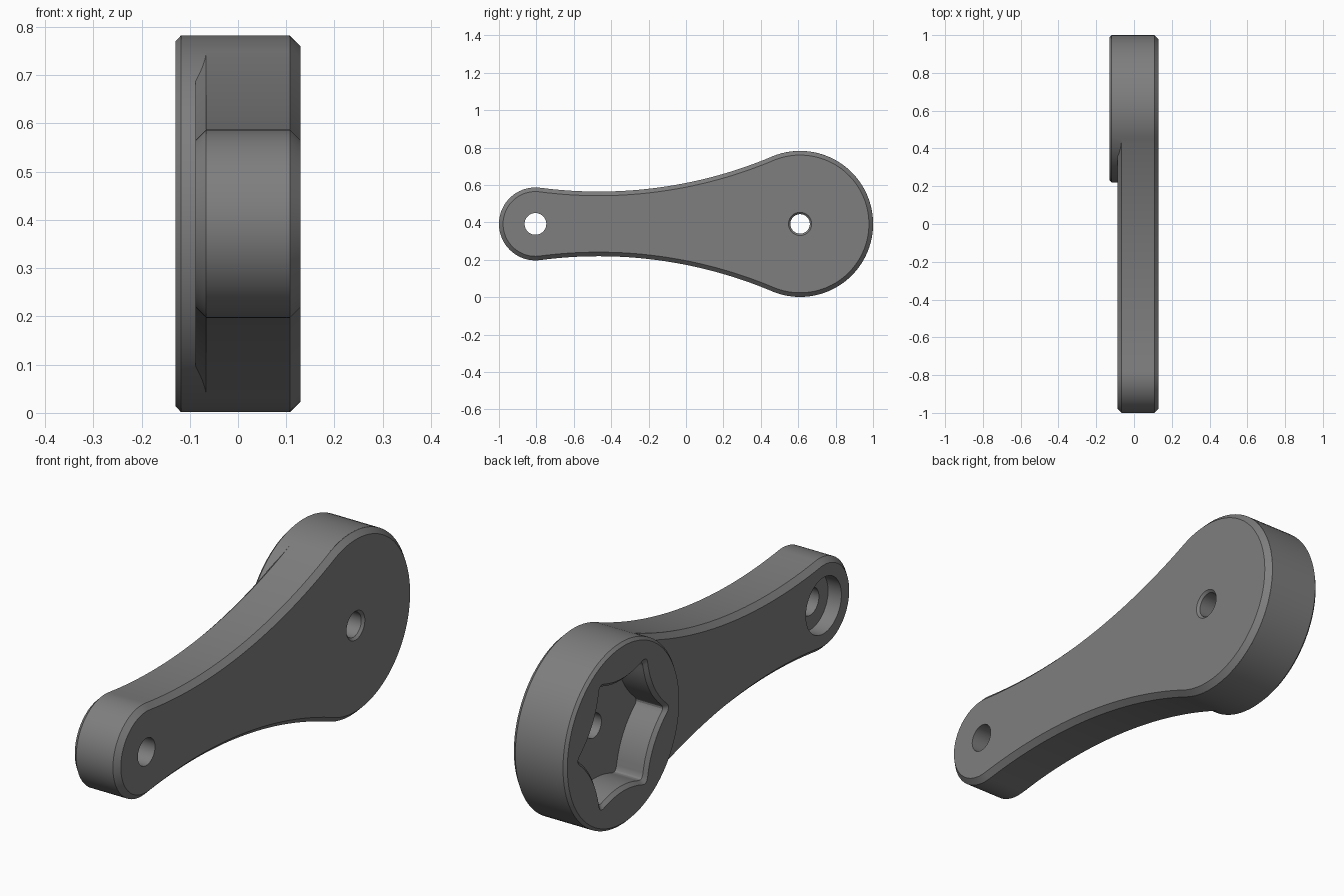
import bpy, bmesh, math
from mathutils import Vector

cube = bpy.data.objects.get("Cube")
if cube:
    bpy.data.objects.remove(cube, do_unlink=True)

MID_Z = 0.392                      # height of the centre line
BIG, BIG_R = Vector((0.61, 0)), 0.39
SMALL, SMALL_R = Vector((-0.805, 0)), 0.195
WAIST_R = 2.39                     # concave sides, tangent to both ends

grey = bpy.data.materials.new("grey_plastic")
grey.use_nodes = True
colour = (0.21, 0.21, 0.21, 1)
grey.diffuse_color = colour
grey.node_tree.nodes["Principled BSDF"].inputs["Base Color"].default_value = colour


def arc(centre, radius, start, end, steps):
    return [centre + radius * Vector((math.cos(a), math.sin(a)))
            for a in (start + (end - start) * i / steps for i in range(steps))]


def circle(centre, radius, steps=96):
    return arc(centre, radius, 0, math.tau, steps)


def arm_outline(inset):
    """Two round ends joined by tangent concave arcs."""
    sep = BIG.x - SMALL.x
    d1, d2 = WAIST_R + BIG_R, WAIST_R + SMALL_R
    along = (d2 ** 2 - d1 ** 2 + sep ** 2) / (2 * sep)
    waist = Vector((SMALL.x + along, math.sqrt(d2 ** 2 - along ** 2)))
    t1 = math.atan2(waist.y, waist.x - BIG.x)
    t2 = math.atan2(waist.y, waist.x - SMALL.x)
    upper = arc(BIG, BIG_R - inset, 0, t1, 36)
    upper += arc(waist, WAIST_R + inset, t1 - math.pi, t2 - math.pi, 32)
    upper += arc(SMALL, SMALL_R - inset, t2, math.pi, 28)
    tip = [SMALL - Vector((SMALL_R - inset, 0))]
    return upper + tip + [Vector((p.x, -p.y)) for p in reversed(upper[1:])]


def socket_outline(radius):
    """Hexagon with inward-curved sides and rounded corners."""
    corners = [radius * Vector((math.cos(i * math.pi / 3), math.sin(i * math.pi / 3)))
               for i in range(6)]

    def side(i, t):
        a, b = corners[i % 6], corners[(i + 1) % 6]
        return a.lerp(b, t) - (a + b).normalized() * 0.11 * radius * 4 * t * (1 - t)

    points = []
    for i in range(6):
        points += [side(i, 0.1 + 0.08 * k) for k in range(11)]
        p, q, r = side(i, 0.9), corners[(i + 1) % 6], side(i + 1, 0.1)
        points += [p.lerp(q, t).lerp(q.lerp(r, t), t) for t in (0.2, 0.4, 0.6, 0.8)]
    return [BIG + p for p in points]


def loft(name, sections):
    """Solid through (x, outline) sections."""
    bm = bmesh.new()
    rings = [[bm.verts.new((x, p.x, p.y + MID_Z)) for p in pts] for x, pts in sections]
    n = len(rings[0])
    for a, b in zip(rings, rings[1:]):
        for i in range(n):
            j = (i + 1) % n
            bm.faces.new((a[i], a[j], b[j], b[i]))
    bm.faces.new(rings[0])
    bm.faces.new(rings[-1])
    bmesh.ops.recalc_face_normals(bm, faces=bm.faces)
    mesh = bpy.data.meshes.new(name)
    bm.to_mesh(mesh)
    bm.free()
    mesh.materials.append(grey)
    obj = bpy.data.objects.new(name, mesh)
    bpy.context.collection.objects.link(obj)
    return obj


def turned(name, centre, profile):
    return loft(name, [(x, circle(centre, r)) for x, r in profile])


# Chamfered arm and the raised round head
body = loft("lever_arm", [(x, arm_outline(c)) for x, c in
                          ((-0.088, 0.022), (-0.066, 0), (0.108, 0), (0.13, 0.022))])
head = turned("round_head", BIG, ((-0.13, 0.378), (-0.118, 0.3904), (0.107, 0.3904)))

# Socket, counterbore and through holes
socket = loft("socket_cutter", [(x, socket_outline(r)) for x, r in
                                ((-0.15, 0.32), (-0.13, 0.32), (-0.115, 0.3), (0.01, 0.3))])
head_hole = turned("head_hole_cutter", BIG,
                   ((-0.05, 0.052), (0.12, 0.052), (0.13, 0.062), (0.15, 0.062)))
counterbore = turned("counterbore_cutter", SMALL, ((-0.15, 0.12), (-0.025, 0.12)))
end_hole = turned("end_hole_cutter", SMALL, ((-0.15, 0.058), (0.2, 0.058)))

tools = [(head, 'UNION')] + [(t, 'DIFFERENCE') for t in
                             (socket, head_hole, counterbore, end_hole)]
for tool, operation in tools:
    mod = body.modifiers.new(tool.name, 'BOOLEAN')
    mod.operation, mod.object, mod.solver = operation, tool, 'EXACT'
    tool.hide_render = True

# Bake the cuts and drop the tools
graph = bpy.context.evaluated_depsgraph_get()
baked = bpy.data.meshes.new_from_object(body.evaluated_get(graph))
body.modifiers.clear()
body.data = baked
for tool, _ in tools:
    bpy.data.objects.remove(tool, do_unlink=True)

bpy.ops.object.select_all(action='DESELECT')
body.select_set(True)
bpy.context.view_layer.objects.active = body
bpy.ops.object.shade_smooth_by_angle(angle=math.radians(25))
